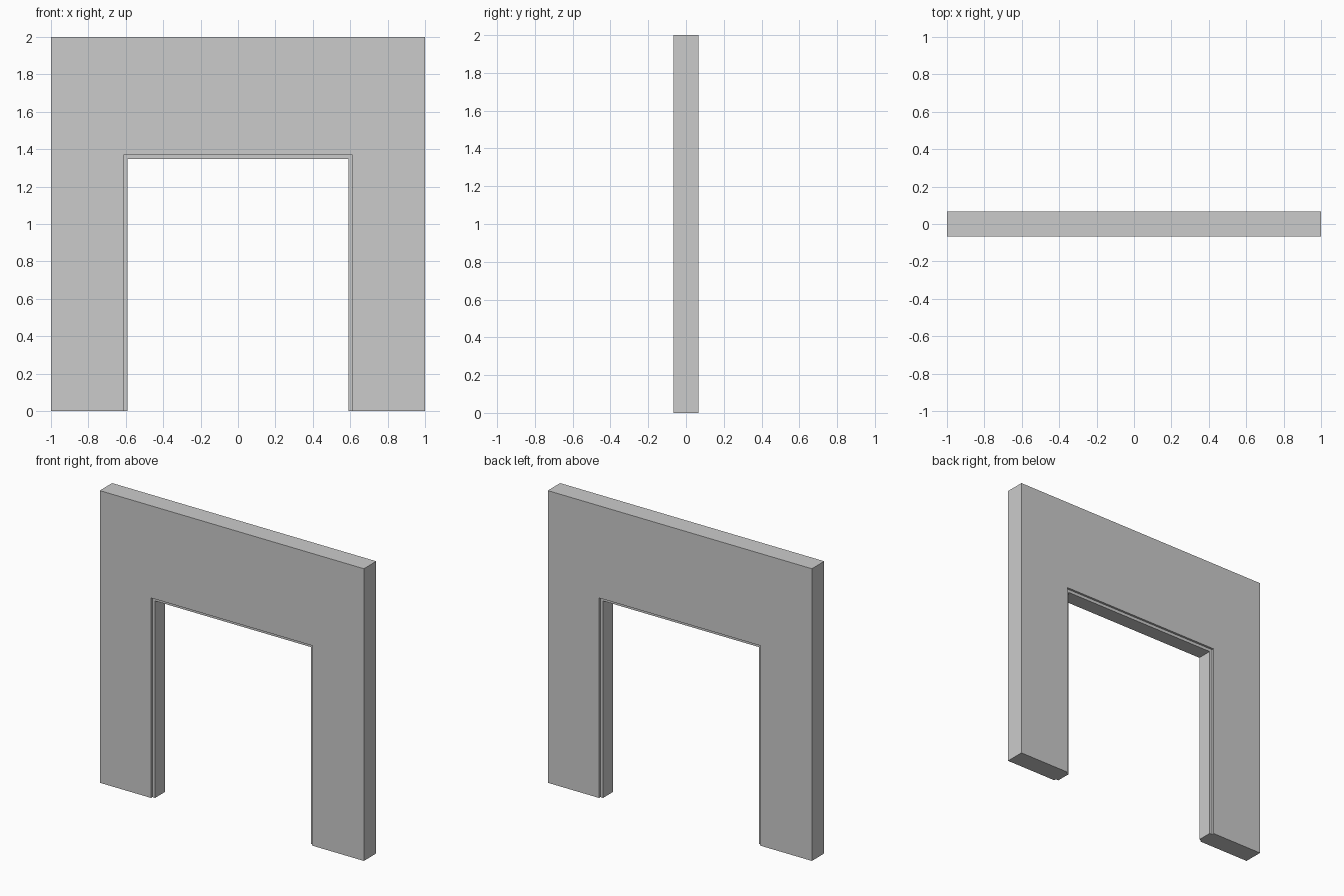
import bpy, bmesh

if "Cube" in bpy.data.objects:
    bpy.data.objects.remove(bpy.data.objects["Cube"])

T = 0.067            # half wall thickness
L = 0.052            # half thickness of the recessed door lining
OUTER = (1.0, 2.0)   # half width, height of the wall
REBATE = (0.612, 1.369)
INNER = (0.591, 1.348)

# Cross-section of the wall, from its outer edge to the opening and back
section = [(OUTER, -T), (REBATE, -T), (REBATE, -L), (INNER, -L),
           (INNER, L), (REBATE, L), (REBATE, T), (OUTER, T)]

# Sweep the section up one leg, across the top and down the other leg
bm = bmesh.new()
rings = []
for side, top in ((-1, 0), (-1, 1), (1, 1), (1, 0)):
    rings.append([bm.verts.new((side * w, y, h * top)) for (w, h), y in section])
n = len(section)
for a, b in zip(rings, rings[1:]):
    for i in range(n):
        j = (i + 1) % n
        bm.faces.new((a[i], a[j], b[j], b[i]))

# Feet of the two legs
bm.faces.new(rings[0])
bm.faces.new(rings[-1])
# Merge the coplanar panels into clean flat faces
bmesh.ops.recalc_face_normals(bm, faces=bm.faces)
bmesh.ops.dissolve_limit(bm, angle_limit=0.01, verts=bm.verts, edges=bm.edges)

mesh = bpy.data.meshes.new("doorway_wall")
bm.to_mesh(mesh)
bm.free()
wall = bpy.data.objects.new("doorway_wall", mesh)
bpy.context.collection.objects.link(wall)
